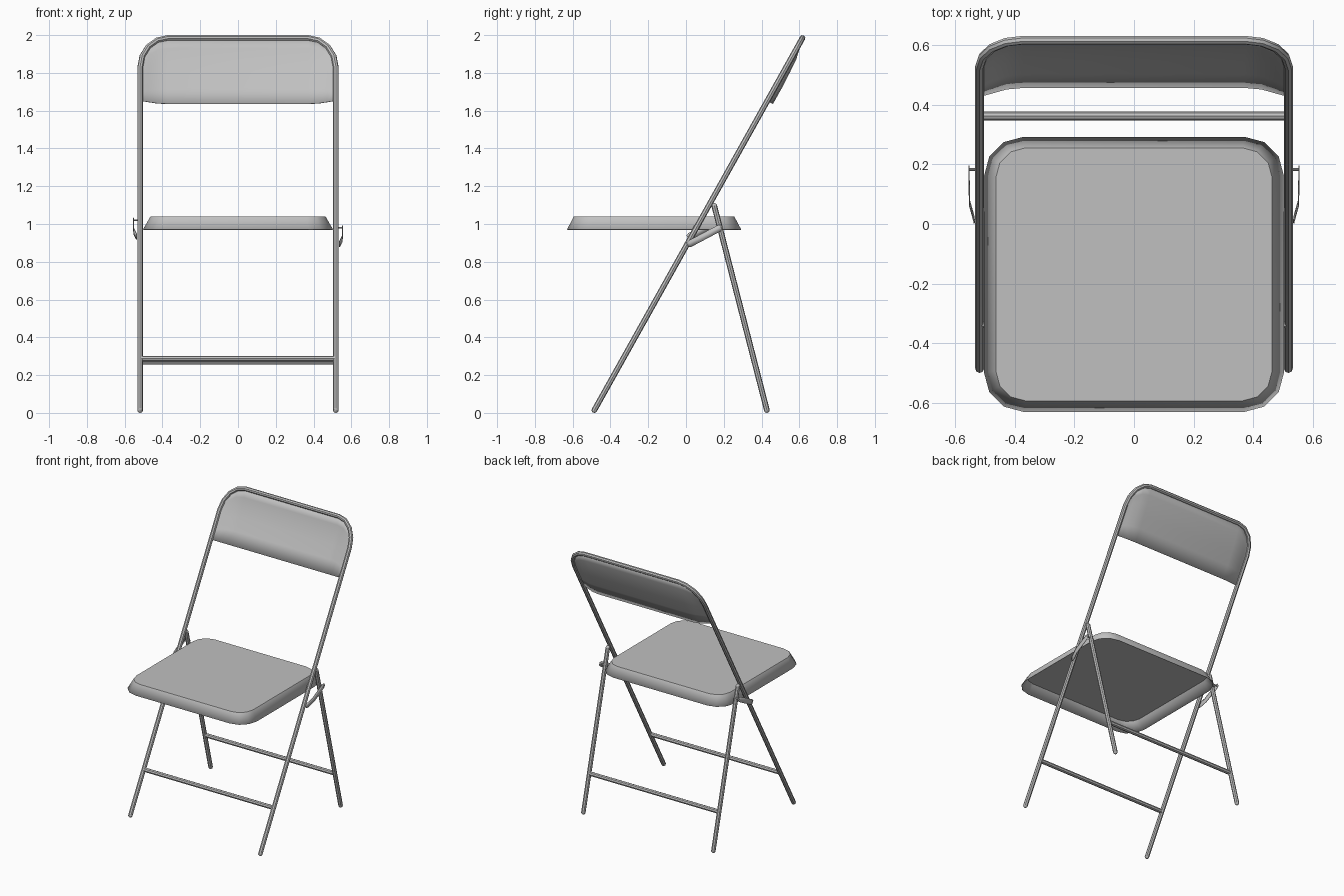
import bpy, bmesh, math
from mathutils import Vector

if "Cube" in bpy.data.objects:
    bpy.data.objects.remove(bpy.data.objects["Cube"])

steel = bpy.data.materials.new("grey_steel")
steel.diffuse_color = (0.53, 0.53, 0.53, 1)
steel.use_nodes = True
steel.node_tree.nodes["Principled BSDF"].inputs["Base Color"].default_value = steel.diffuse_color

R = 0.015                       # tube radius
X = 0.518                       # side tube position
BASE = Vector((0, -0.485, R))   # foot of the leaning frame
TOP = Vector((0, 0.617, 2 - R))
UP = (TOP - BASE).normalized()
BACK = Vector((0, UP.z, -UP.y))  # frame normal, facing backwards
LEN = (TOP - BASE).length
RX, RS = 0.145, 0.18            # corner radii of the frame


def finish(obj):
    obj.data.materials.append(steel)
    bpy.ops.object.select_all(action='DESELECT')
    obj.select_set(True)
    bpy.context.view_layer.objects.active = obj
    bpy.ops.object.shade_smooth_by_angle(angle=math.radians(35))
    return obj


def mesh_object(name, bm, thickness=0):
    bmesh.ops.recalc_face_normals(bm, faces=bm.faces)
    me = bpy.data.meshes.new(name)
    bm.to_mesh(me)
    bm.free()
    obj = bpy.data.objects.new(name, me)
    bpy.context.collection.objects.link(obj)
    if thickness:
        mod = obj.modifiers.new("thickness", 'SOLIDIFY')
        mod.thickness = thickness
        mod.offset = 0
    return finish(obj)


def tube(name, points, radius=R):
    cu = bpy.data.curves.new(name, 'CURVE')
    cu.dimensions = '3D'
    cu.bevel_depth = radius
    cu.bevel_resolution = 2
    cu.use_fill_caps = True
    sp = cu.splines.new('POLY')
    sp.points.add(len(points) - 1)
    for p, co in zip(sp.points, points):
        p.co = (*co, 1)
    obj = bpy.data.objects.new(name, cu)
    bpy.context.collection.objects.link(obj)
    bpy.ops.object.select_all(action='DESELECT')
    obj.select_set(True)
    bpy.context.view_layer.objects.active = obj
    bpy.ops.object.convert(target='MESH')
    return finish(bpy.context.view_layer.objects.active)


def ball(name, co, radius=R):
    bpy.ops.mesh.primitive_uv_sphere_add(segments=8, ring_count=6, radius=radius, location=co)
    bpy.context.object.name = name
    finish(bpy.context.object)


def on_frame(x, s, off=0.0):
    return BASE + UP * s + BACK * off + Vector((x, 0, 0))


# Leaning frame: front legs and back uprights in one bent tube
arc = [(X - RX + RX * math.cos(a), LEN - RS + RS * math.sin(a))
       for a in (math.radians(22.5 * i) for i in range(5))]
half = [(X, 0)] + arc
path = half + [(-x, s) for x, s in reversed(half)]
tube("main_frame", [on_frame(x, s) for x, s in path])

# Backrest: sheet inside the frame, bowed backwards
bm = bmesh.new()
side = [X - 0.008] + [x for x, s in arc[1:]]
xs = [-x for x in side] + side[::-1]
xs = sorted(set(round(x, 4) for x in xs))
S0 = 1.875
rows = [0, 0.25, 0.5, 0.7, 0.85, 1]
fall = [1, 1, 0.9, 0.75, 0.4, 0]
grid = []
for x in xs:
    u = max(0, abs(x) - (X - RX)) / RX
    top = LEN - RS + RS * math.sqrt(max(0, 1 - u * u))
    bow = 0.032 * min(1, (X - 0.008 - abs(x)) / 0.1)
    grid.append([bm.verts.new(on_frame(x, S0 + (top - S0) * t, bow * f))
                 for t, f in zip(rows, fall)])
for a, b in zip(grid, grid[1:]):
    for i in range(len(rows) - 1):
        bm.faces.new((a[i], b[i], b[i + 1], a[i + 1]))
mesh_object("backrest", bm, 0.004)


# Seat: flat pan with a flared skirt, open underneath
def rounded(hx, y0, y1, r, z):
    pts = []
    for q, (cx, cy) in enumerate(((hx - r, y1 - r), (r - hx, y1 - r),
                                  (r - hx, y0 + r), (hx - r, y0 + r))):
        for i in range(4):
            a = math.radians(90 * q + 30 * i)
            pts.append((cx + r * math.cos(a), cy + r * math.sin(a), z))
    return pts


bm = bmesh.new()
top = [bm.verts.new(p) for p in rounded(0.463, -0.593, 0.255, 0.10, 1.038)]
low = [bm.verts.new(p) for p in rounded(0.502, -0.629, 0.291, 0.13, 0.97)]
bm.faces.new(top)
for i in range(len(top)):
    j = (i + 1) % len(top)
    bm.faces.new((low[i], low[j], top[j], top[i]))
mesh_object("seat", bm, 0.003)

# Rear legs, feet, links and pivot pins on both sides
REAR_FOOT, REAR_TOP = Vector((0, 0.428, R)), Vector((0, 0.15, 1.095))
for sx, label, lift in ((1, "right", 0.0), (-1, "left", 0.04)):
    shift = Vector((sx * X, 0, 0))
    tube("rear_leg_" + label, [REAR_FOOT + shift, REAR_TOP + shift])
    ball("rear_leg_cap_" + label, REAR_TOP + shift)
    ball("rear_foot_" + label, REAR_FOOT + shift)
    ball("front_foot_" + label, BASE + shift)

    # Folding link: thin bent strip
    bm = bmesh.new()
    pairs = []
    for y, x, w in ((0.008, 0.536, 0.012), (0.02, 0.538, 0.018), (0.07, 0.552, 0.018),
                    (0.175, 0.554, 0.018), (0.192, 0.554, 0.010)):
        z = 0.895 + (y - 0.02) * 0.53 + lift
        pairs.append([bm.verts.new((sx * x, y - k * w * 0.47, z + k * w * 0.88))
                      for k in (-1, 1)])
    for a, b in zip(pairs, pairs[1:]):
        bm.faces.new((a[0], b[0], b[1], a[1]))
    mesh_object("folding_link_" + label, bm, 0.004)
    z = 0.98 + lift
    tube("pivot_pin_" + label, [(sx * 0.51, 0.183, z), (sx * 0.556, 0.183, z)], 0.005)

# Cross bars between the legs
front = on_frame(0, (0.287 - R) / UP.z)
rear = REAR_FOOT.lerp(REAR_TOP, (0.27 - R) / (REAR_TOP.z - R))
for name, p in (("front_crossbar", front), ("rear_crossbar", rear)):
    tube(name, [p - Vector((0.51, 0, 0)), p + Vector((0.51, 0, 0))])
